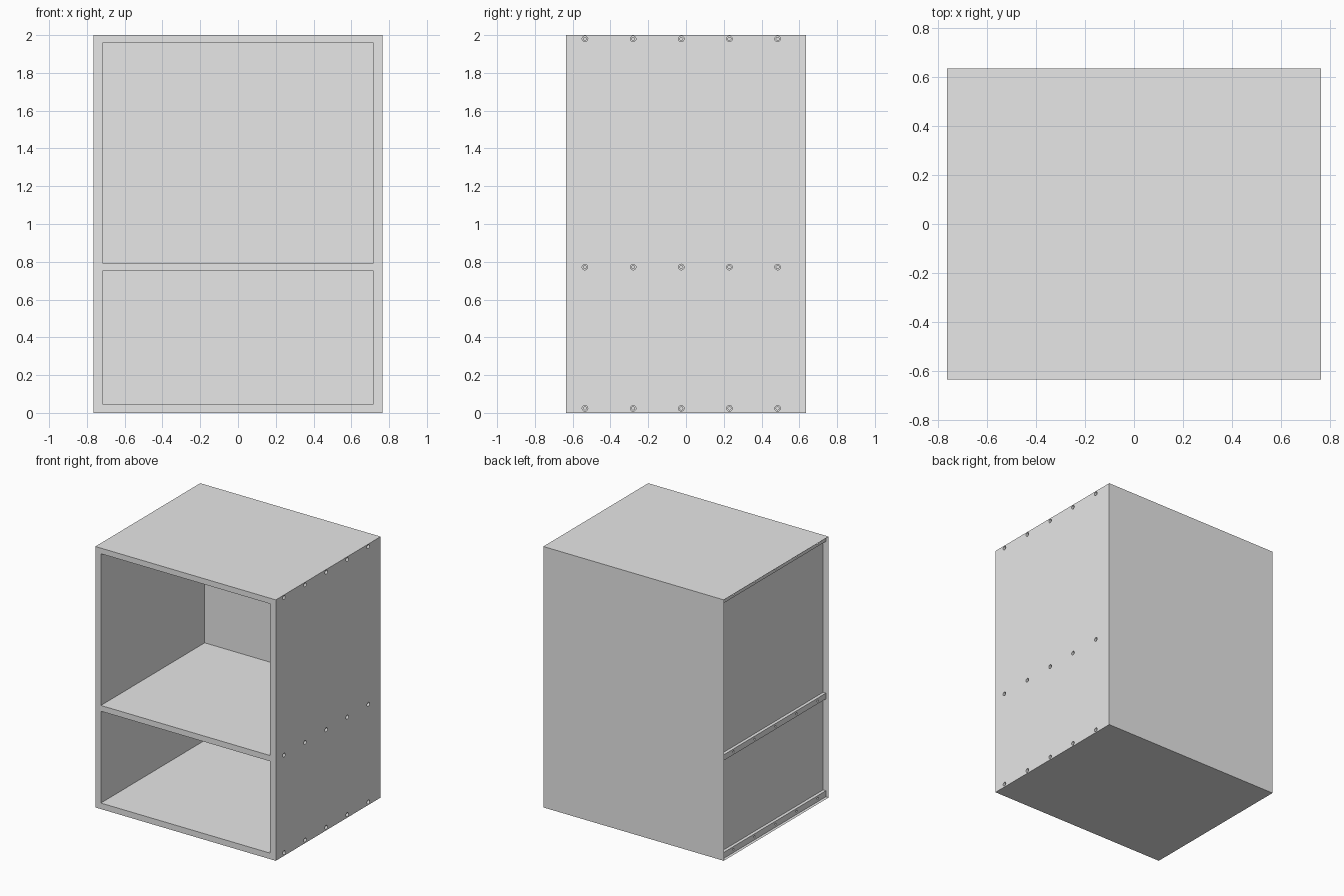
import bpy, bmesh
from mathutils import Matrix

cube = bpy.data.objects.get("Cube")
if cube:
    bpy.data.objects.remove(cube, do_unlink=True)

# One flat grey for the whole cabinet
grey = bpy.data.materials.new("plain_grey")
grey.use_nodes = True
colour = (0.8, 0.8, 0.8, 1)
grey.diffuse_color = colour
grey.node_tree.nodes["Principled BSDF"].inputs["Base Color"].default_value = colour

W, D, H = 0.765, 0.635, 2.0     # half width, half depth, height
INNER = 0.718                   # inner face of the side panels
GROOVE = 0.742                  # end of the boards inside the left panel
BACK = 0.622                    # inner face of the back panel
HOLE_Y = [-0.535 + 0.255 * i for i in range(5)]
HOLE_Z = [0.024, 0.772, 1.98]


def add_object(name, bm):
    mesh = bpy.data.meshes.new(name)
    bm.to_mesh(mesh)
    bm.free()
    mesh.materials.append(grey)
    obj = bpy.data.objects.new(name, mesh)
    bpy.context.collection.objects.link(obj)
    return obj


def box(name, x, y, z):
    """Box between the given (low, high) pairs."""
    bm = bmesh.new()
    bmesh.ops.create_cube(bm, size=1)
    for v in bm.verts:
        v.co = [p[0] if c < 0 else p[1] for c, p in zip(v.co, (x, y, z))]
    return add_object(name, bm)


def sheet(name, corners):
    """Single flat face."""
    bm = bmesh.new()
    bm.faces.new([bm.verts.new(c) for c in corners])
    return add_object(name, bm)


def drill(obj, x, rows, radius, depth):
    """Cut rows of round holes along x into a panel."""
    bm = bmesh.new()
    for z in rows:
        for y in HOLE_Y:
            place = Matrix.Translation((x, y, z)) @ Matrix.Rotation(1.5707963, 4, "Y")
            bmesh.ops.create_cone(bm, cap_ends=True, segments=16, radius1=radius,
                                  radius2=radius, depth=2 * depth, matrix=place)
    cutter = add_object("hole_cutter", bm)
    cutter.hide_render = True
    mod = obj.modifiers.new("holes", "BOOLEAN")
    mod.operation = "DIFFERENCE"
    mod.solver = "EXACT"
    mod.object = cutter
    bpy.context.view_layer.objects.active = obj
    bpy.ops.object.modifier_apply(modifier=mod.name)
    bpy.data.objects.remove(cutter, do_unlink=True)


# Right side panel with stepped screw holes
right = box("right_panel", (INNER, W), (-D, D), (0, H))
drill(right, W, HOLE_Z, 0.015, 0.02)
drill(right, W, HOLE_Z, 0.008, 0.04)

# Back panel
box("back_panel", (-GROOVE, INNER), (BACK, D), (0, H))

# Horizontal boards, reaching into the open left panel
levels = {"bottom_board": (0, 0.046), "middle_shelf": (0.75, 0.794),
          "top_board": (1.957, H)}
for (name, z), row in zip(levels.items(), HOLE_Z):
    board = box(name, (-GROOVE, INNER), (-D, BACK), z)
    drill(board, -GROOVE, [row], 0.008, 0.02)

# Left side panel: inner skin and edge strips, open on the outside
sheet("left_inner_skin", [(-INNER, -D, 0), (-INNER, D, 0),
                          (-INNER, D, H), (-INNER, -D, H)])
sheet("left_front_strip", [(-W, -D, 0), (-INNER, -D, 0),
                           (-INNER, -D, H), (-W, -D, H)])
sheet("left_back_strip", [(-GROOVE, D, 0), (-W, D, 0),
                          (-W, D, H), (-GROOVE, D, H)])
sheet("left_top_strip", [(-W, -D, H), (-GROOVE, -D, H),
                         (-GROOVE, D, H), (-W, D, H)])
sheet("left_bottom_strip", [(-W, D, 0), (-GROOVE, D, 0),
                            (-GROOVE, -D, 0), (-W, -D, 0)])
